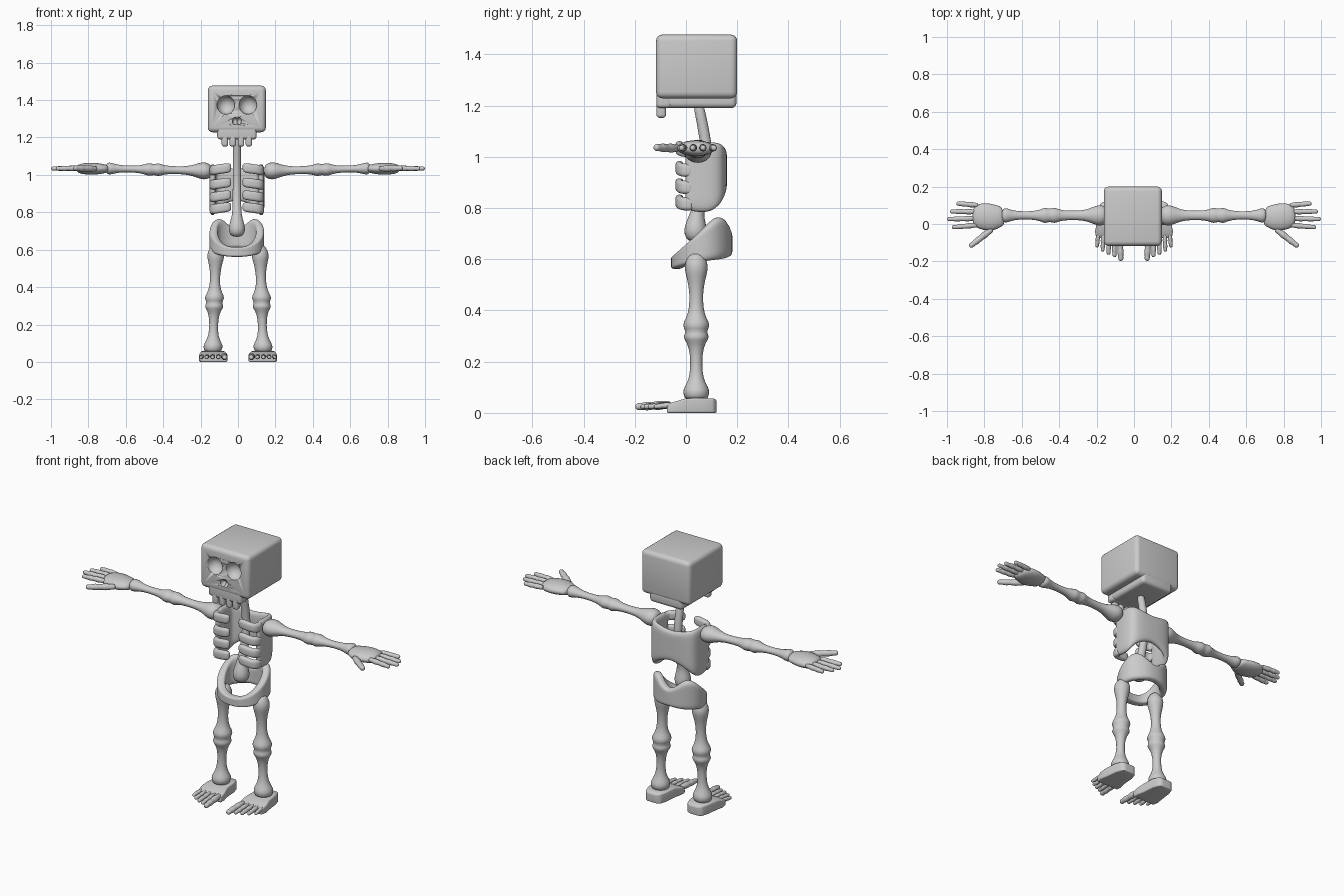
import bpy, bmesh, math
from mathutils import Vector

if "Cube" in bpy.data.objects:
    bpy.data.objects.remove(bpy.data.objects["Cube"])

bone_grey = bpy.data.materials.new("bone_grey")
bone_grey.use_nodes = True
GREY = (0.6, 0.6, 0.6, 1)
bone_grey.diffuse_color = GREY
bone_grey.node_tree.nodes["Principled BSDF"].inputs["Base Color"].default_value = GREY
MID = -0.006  # centre line of the trunk


def finish(name, bm, subdiv=0, bevel=0, thick=0):
    """Turn a bmesh into a shaded, smooth object."""
    bmesh.ops.recalc_face_normals(bm, faces=bm.faces)
    mesh = bpy.data.meshes.new(name)
    bm.to_mesh(mesh)
    bm.free()
    obj = bpy.data.objects.new(name, mesh)
    bpy.context.collection.objects.link(obj)
    mesh.materials.append(bone_grey)
    if thick:
        mod = obj.modifiers.new("thickness", 'SOLIDIFY')
        mod.thickness, mod.offset = thick, 0
    if bevel:
        mod = obj.modifiers.new("round", 'BEVEL')
        mod.width, mod.segments = bevel, 4
    if subdiv:
        mod = obj.modifiers.new("smooth", 'SUBSURF')
        mod.levels = mod.render_levels = subdiv
    bpy.ops.object.select_all(action='DESELECT')
    obj.select_set(True)
    bpy.context.view_layer.objects.active = obj
    for mod in list(obj.modifiers):
        bpy.ops.object.modifier_apply(modifier=mod.name)
    bpy.ops.object.shade_smooth_by_angle(angle=math.radians(50))
    return obj


def box(name, lo, hi, bevel):
    lo, hi = Vector(lo), Vector(hi)
    bm = bmesh.new()
    bmesh.ops.create_cube(bm, size=1)
    for v in bm.verts:
        v.co = (lo + hi) / 2 + Vector(a * b for a, b in zip(v.co, hi - lo))
    return finish(name, bm, bevel=bevel)


def bone(name, points, wide=1, sides=12):
    """Rings of given radius strung along a path of (x, y, z, r)."""
    bm = bmesh.new()
    centres = [Vector(p[:3]) for p in points]
    rings = []
    for i, c in enumerate(centres):
        d = (centres[min(i + 1, len(centres) - 1)] - centres[max(i - 1, 0)]).normalized()
        if abs(d.z) > 0.7:
            u, v = Vector((1, 0, 0)), Vector((0, 1, 0))
        else:
            u, v = d.cross(Vector((0, 0, 1))).normalized(), Vector((0, 0, 1))
        r = points[i][3]
        ring = []
        for k in range(sides):
            a = math.tau * k / sides
            ring.append(bm.verts.new(c + u * r * wide * math.cos(a) + v * r * math.sin(a)))
        rings.append(ring)
    for a, b in zip(rings, rings[1:]):
        for k in range(sides):
            n = (k + 1) % sides
            bm.faces.new((a[k], a[n], b[n], b[k]))
    bm.faces.new(rings[0])
    bm.faces.new(rings[-1])
    return finish(name, bm, subdiv=1)


def wall(name, columns, thick, closed=False, rows=4):
    """Upright curved plate through columns of (x, y, bottom, top)."""
    bm = bmesh.new()
    grid = [[bm.verts.new((x, y, lo + (hi - lo) * k / rows)) for k in range(rows + 1)]
            for x, y, lo, hi in columns]
    pairs = list(zip(grid, grid[1:])) + ([(grid[-1], grid[0])] if closed else [])
    for a, b in pairs:
        for k in range(rows):
            bm.faces.new((a[k], b[k], b[k + 1], a[k + 1]))
    return finish(name, bm, subdiv=2, thick=thick)


def mirrored(half, closed=False):
    """Complete a half outline whose last point is on the centre line."""
    other = [(-x, *rest) for x, *rest in reversed(half[:-1])]
    if closed:
        other = other[:-1]
    return [(x + MID, *rest) for x, *rest in half + other]


KNUCKLES = [(0, .9), (.2, .75), (.36, 1.1), (.52, .7), (.68, 1.05), (.82, .65), (.93, .85), (1, .4)]


def digit(name, start, end, r):
    a, b = Vector(start), Vector(end)
    return bone(name, [(*a.lerp(b, t), r * k) for t, k in KNUCKLES], sides=8)


def carve(target, centre, size):
    """Hollow an ellipsoid out of the target."""
    bm = bmesh.new()
    bmesh.ops.create_uvsphere(bm, u_segments=32, v_segments=16, radius=1)
    for v in bm.verts:
        v.co = Vector(centre) + Vector(a * b for a, b in zip(v.co, size))
    cutter = finish("cutter", bm)
    cutter.hide_render = True
    mod = target.modifiers.new("hollow", 'BOOLEAN')
    mod.operation, mod.object, mod.solver = 'DIFFERENCE', cutter, 'EXACT'
    bpy.context.view_layer.objects.active = target
    bpy.ops.object.modifier_apply(modifier=mod.name)
    bpy.data.objects.remove(cutter)


# Skull with sockets, nose, lower block and teeth
skull = box("skull", (MID - .155, -.117, 1.228), (MID + .155, .2, 1.477), .025)
for s in (-1, 1):
    carve(skull, (MID + s * .059, -.122, 1.374), (.048, .05, .05))
    carve(skull, (MID + s * .01, -.12, 1.288), (.014, .03, .02))
box("skull_base", (MID - .105, -.08, 1.19), (MID + .105, .197, 1.26), .02)
box("upper_jaw", (MID - .105, -.115, 1.19), (MID + .105, -.055, 1.27), .015)
for i, x in enumerate((-.064, -.022, .022, .064)):
    box(f"tooth_{i + 1}", (MID + x - .017, -.115, 1.152), (MID + x + .017, -.078, 1.22), .012)

# Spine ending in a knob
bone("spine", [(MID, y, z, r) for y, z, r in (
    (.045, 1.22, .022), (.06, 1.15, .022), (.073, 1.08, .023), (.085, 1, .023), (.08, .9, .023),
    (.05, .81, .024), (.04, .77, .03), (.037, .73, .045), (.037, .695, .047), (.037, .667, .028))])

# Rib cage: back plate and four ribs on each side
wall("rib_back_plate", mirrored([
    (.128, -.005, .79, 1.06), (.13, .05, .78, 1.06), (.13, .1, .782, 1.06),
    (.118, .135, .815, 1.055), (.06, .142, .85, 1.04), (0, .143, .865, 1.03)]), .034)
for s, side in ((1, "left"), (-1, "right")):
    for i, z in enumerate((1.033, .955, .888, .824)):
        path = ((.13, .03, -.008), (.13, 0, -.008), (.12, -.02, -.006), (.08, -.026, 0), (.028, -.025, .006))
        wall(f"{side}_rib_{i + 1}", [(MID + s * x, y, z + dz - .027, z + dz + .027)
                                     for x, y, dz in path], .034, rows=2)

# Pelvis: tilted ring, low at the front and flared at the back
wall("pelvis", mirrored([
    (0, -.038, .56, .612), (.06, -.032, .563, .618), (.108, 0, .575, .655), (.128, .05, .588, .705),
    (.122, .1, .595, .755), (.088, .135, .598, .775), (.045, .156, .605, .73), (0, .16, .612, .7)],
    closed=True), .045, closed=True)

LEG = [(.625, .015), (.615, .032), (.585, .047), (.555, .047), (.52, .036), (.47, .027), (.41, .028),
       (.37, .04), (.342, .06), (.316, .038), (.297, .057), (.275, .037), (.23, .024), (.16, .024),
       (.12, .035), (.088, .056), (.068, .05), (.05, .045)]
ARM = [(.14, .02), (.15, .04), (.18, .05), (.21, .043), (.25, .027), (.3, .021), (.36, .022),
       (.4, .026), (.425, .039), (.45, .027), (.475, .039), (.5, .026), (.55, .018), (.62, .019),
       (.66, .026), (.692, .038), (.71, .02)]
PALM = [(.695, .045, .022), (.72, .042, .026), (.755, .034, .033), (.8, .04, .033), (.84, .045, .029),
        (.865, .046, .018)]
FINGERS = [(.1, .11, .95), (.065, .067, .985), (.03, .026, 1.0), (-.005, -.018, .975)]
FOOT = [(.12, -.03, .03, .05), (.108, -.048, .048, .056), (.07, -.06, .06, .058), (.0, -.065, .068, .057),
        (-.04, -.075, .076, .045), (-.075, -.075, .07, .034)]
TOES = [(-.062, -.198, .02), (-.028, -.178, .015), (.004, -.165, .015), (.036, -.148, .014), (.066, -.125, .013)]

for s, side in ((1, "left"), (-1, "right")):
    # Leg leaning slightly outward
    bone(f"{side}_leg", [(s * (.136 - .03 * z), .04, z, r) for z, r in LEG])

    # Foot slab and toes
    bm = bmesh.new()
    fx = .132
    rows = [[bm.verts.new((s * (fx + x), y, z)) for x, z in ((a, 0), (b, 0), (b, h), (a, h))]
            for y, a, b, h in FOOT]
    for p, q in zip(rows, rows[1:]):
        for k in range(4):
            bm.faces.new((p[k], p[(k + 1) % 4], q[(k + 1) % 4], q[k]))
    bm.faces.new(rows[0])
    bm.faces.new(rows[-1])
    finish(f"{side}_foot", bm, bevel=.007)
    for i, (x, tip, r) in enumerate(TOES):
        digit(f"{side}_toe_{i + 1}", (s * (fx + x * .9), -.055, .032), (s * (fx + x), tip, .024), r)

    # Arm, palm, fingers and thumb
    bone(f"{side}_arm", [(s * x, .046, 1.017 + .025 * x, r) for x, r in ARM], wide=1.2)
    bone(f"{side}_palm", [(s * x, y, 1.033, r) for x, y, r in PALM], wide=2.3)
    for i, (y0, y1, tip) in enumerate(FINGERS):
        digit(f"{side}_finger_{i + 1}", (s * .83, y0, 1.036), (s * tip, y1, 1.034), .0165)
    digit(f"{side}_thumb", (s * .755, -.025, 1.033), (s * .88, -.122, 1.036), .02)
